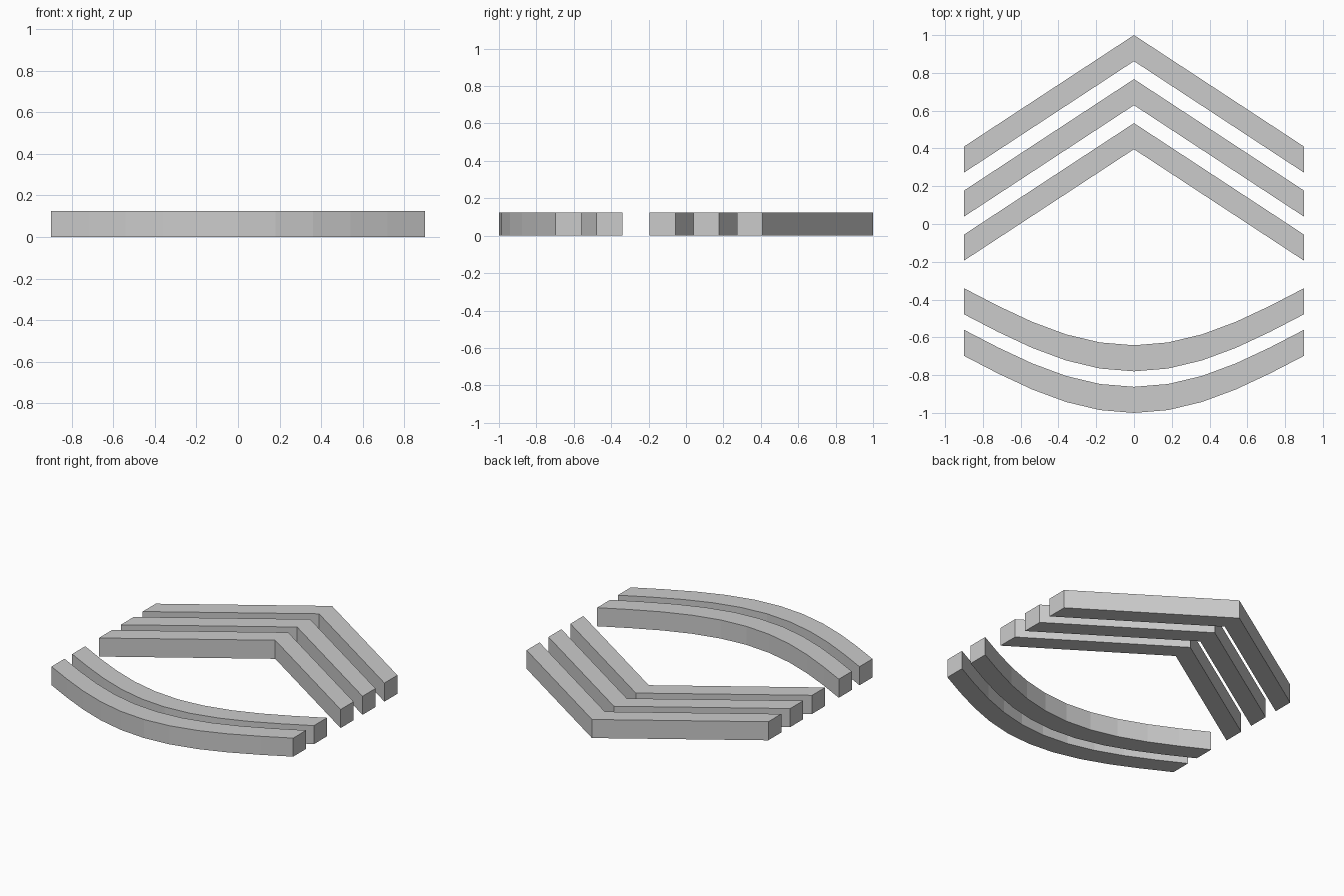
import bpy, bmesh
from math import cos, pi

if "Cube" in bpy.data.objects:
    bpy.data.objects.remove(bpy.data.objects["Cube"])

HALF = 0.9      # half width of every stripe
BAND = 0.138    # stripe width measured along y
HEIGHT = 0.125  # stripe thickness


def stripe(name, upper):
    """Extrude a band whose upper edge is the given left-to-right path."""
    lower = [(x, y - BAND) for x, y in upper]
    bm = bmesh.new()
    low = [bm.verts.new((x, y, 0)) for x, y in lower + upper[::-1]]
    base = bm.faces.new(low)
    ext = bmesh.ops.extrude_face_region(bm, geom=[base], use_keep_orig=True)
    top = [g for g in ext["geom"] if isinstance(g, bmesh.types.BMVert)]
    bmesh.ops.translate(bm, verts=top, vec=(0, 0, HEIGHT))
    bmesh.ops.recalc_face_normals(bm, faces=bm.faces)
    mesh = bpy.data.meshes.new(name)
    bm.to_mesh(mesh)
    bm.free()
    obj = bpy.data.objects.new(name, mesh)
    bpy.context.collection.objects.link(obj)


# Three pointed stripes
for i in range(3):
    apex = 1.0 - 0.233 * i
    stripe(f"chevron_{i + 1}",
           [(-HALF, apex - 0.59), (0, apex), (HALF, apex - 0.59)])

# Two curved stripes below, five segments per side
for i in range(2):
    mid = -0.642 - 0.22 * i
    stripe(f"curved_stripe_{i + 1}",
           [(HALF * k / 5, mid + 0.302 * (1 - cos(pi / 2 * k / 5)))
            for k in range(-5, 6)])
